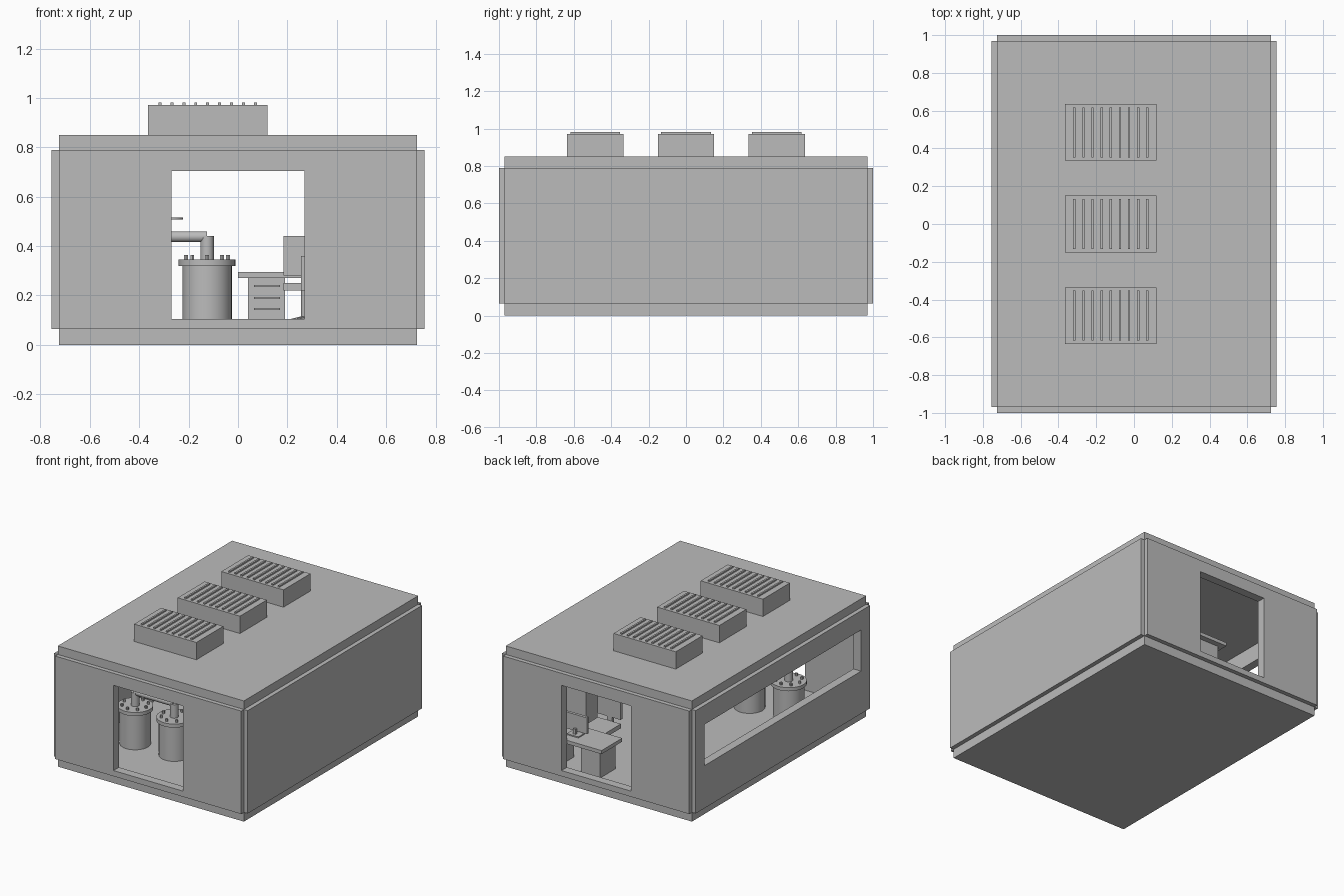
import bpy, math
from mathutils import Vector

if "Cube" in bpy.data.objects:
    bpy.data.objects.remove(bpy.data.objects["Cube"])

grey = bpy.data.materials.new("plain_grey")
grey.diffuse_color = (0.5, 0.5, 0.5, 1)
grey.use_nodes = True
grey.node_tree.nodes["Principled BSDF"].inputs["Base Color"].default_value = grey.diffuse_color


def box(name, x, y, z):
    """Box from (min, max) ranges."""
    bpy.ops.mesh.primitive_cube_add(size=1, location=[sum(r) / 2 for r in (x, y, z)])
    ob = bpy.context.object
    ob.name = name
    ob.scale = [r[1] - r[0] for r in (x, y, z)]
    bpy.ops.object.transform_apply(location=False, rotation=False, scale=True)
    ob.data.materials.append(grey)
    return ob


def rod(name, start, end, r, sides=24):
    """Cylinder between two points."""
    a, b = Vector(start), Vector(end)
    bpy.ops.mesh.primitive_cylinder_add(vertices=sides, radius=r, depth=(b - a).length,
                                        location=(a + b) / 2)
    ob = bpy.context.object
    ob.name = name
    ob.rotation_euler = (b - a).to_track_quat('Z', 'Y').to_euler()
    ob.data.materials.append(grey)
    bpy.ops.object.shade_smooth_by_angle(angle=math.radians(35))
    return ob


def cut(ob, x, y, z):
    """Cut a box-shaped opening."""
    cutter = box("cutter", x, y, z)
    cutter.hide_render = True
    mod = ob.modifiers.new("opening", 'BOOLEAN')
    mod.object, mod.operation, mod.solver = cutter, 'DIFFERENCE', 'EXACT'
    bpy.context.view_layer.objects.active = ob
    bpy.ops.object.modifier_apply(modifier=mod.name)
    bpy.data.objects.remove(cutter)


FLOOR = 0.075
DOOR_X, DOOR_Z = (-0.27, 0.27), (0.105, 0.705)
WIN_Y, WIN_Z = (-0.87, 0.87), (0.365, 0.655)

# Hollow shell with two doors and one long window
shell = box("shell", (-0.725, 0.725), (-0.97, 0.97), (0, 0.85))
cut(shell, (-0.695, 0.695), (-0.94, 0.94), (FLOOR, 0.775))
cut(shell, DOOR_X, (-1.1, 1.1), DOOR_Z)
cut(shell, (-0.9, -0.5), WIN_Y, WIN_Z)

# Outer wall panels
for name, y in (("front_panel", (-1, -0.97)), ("back_panel", (0.97, 1))):
    cut(box(name, (-0.725, 0.725), y, (0.065, 0.79)), DOOR_X, (-1.1, 1.1), DOOR_Z)
left = box("left_panel", (-0.755, -0.725), (-0.97, 0.97), (0.065, 0.79))
cut(left, (-0.9, -0.5), WIN_Y, WIN_Z)
box("right_panel", (0.725, 0.755), (-0.97, 0.97), (0.065, 0.79))

# Roof ventilation units with slats
for cy in (-0.485, 0, 0.485):
    box("roof_unit", (-0.365, 0.12), (cy - 0.15, cy + 0.15), (0.85, 0.972))
    for i in range(9):
        cx = -0.316 + i * 0.0483
        box("roof_slat", (cx - 0.006, cx + 0.006), (cy - 0.133, cy + 0.133), (0.972, 0.982))

# Two tanks with bolted lids and necks
TY = -0.53
for tx in (-0.43, -0.125):
    rod("tank_body", (tx, TY, FLOOR), (tx, TY, 0.32), 0.1, 32)
    rod("tank_lid", (tx, TY, 0.32), (tx, TY, 0.345), 0.115, 32)
    rod("tank_neck", (tx, TY, 0.345), (tx, TY, 0.44), 0.027)
    for k in range(8):
        a = k * math.pi / 4
        bx, by = tx + 0.085 * math.cos(a), TY + 0.085 * math.sin(a)
        rod("lid_bolt", (bx, by, 0.345), (bx, by, 0.363), 0.009, 6)

# Connecting pipe with a handwheel valve
rod("connecting_pipe", (-0.43, TY, 0.438), (-0.125, TY, 0.438), 0.022)
rod("valve_stem", (-0.278, TY, 0.44), (-0.278, TY, 0.51), 0.007, 12)
rod("valve_wheel", (-0.278, TY, 0.508), (-0.278, TY, 0.516), 0.055)

# Desk with drawer cabinets
box("desk_top", (0, 0.55), (0.71, 0.94), (0.27, 0.295))
for x0 in (0.04, 0.36):
    box("drawer_cabinet", (x0, x0 + 0.15), (0.73, 0.9), (FLOOR, 0.27))
    for z in (0.145, 0.19, 0.238):
        box("drawer_handle", (x0 + 0.025, x0 + 0.13), (0.722, 0.73), (z - 0.004, z + 0.004))

# Monitor
box("monitor_foot", (0.23, 0.32), (0.8, 0.87), (0.295, 0.303))
box("monitor_stand", (0.265, 0.285), (0.835, 0.85), (0.303, 0.34))
box("monitor_screen", (0.188, 0.362), (0.815, 0.835), (0.32, 0.435))

# Office chair facing the desk
CX, CY = 0.275, 0.55
box("chair_seat", (0.185, 0.365), (0.46, 0.64), (0.22, 0.25))
box("chair_back", (0.185, 0.365), (0.445, 0.465), (0.28, 0.44))
box("chair_back_support", (0.255, 0.295), (0.437, 0.46), (0.22, 0.36))
rod("chair_column", (CX, CY, 0.1), (CX, CY, 0.22), 0.02, 16)
for k in range(5):
    a = math.pi / 2 + k * math.tau / 5
    rod("chair_foot", (CX, CY, 0.11),
        (CX + 0.085 * math.cos(a), CY + 0.085 * math.sin(a), 0.09), 0.01, 8)

# Tall cabinet against the right wall
box("tall_cabinet", (0.5, 0.695), (0.27, 0.4), (FLOOR, 0.65))
